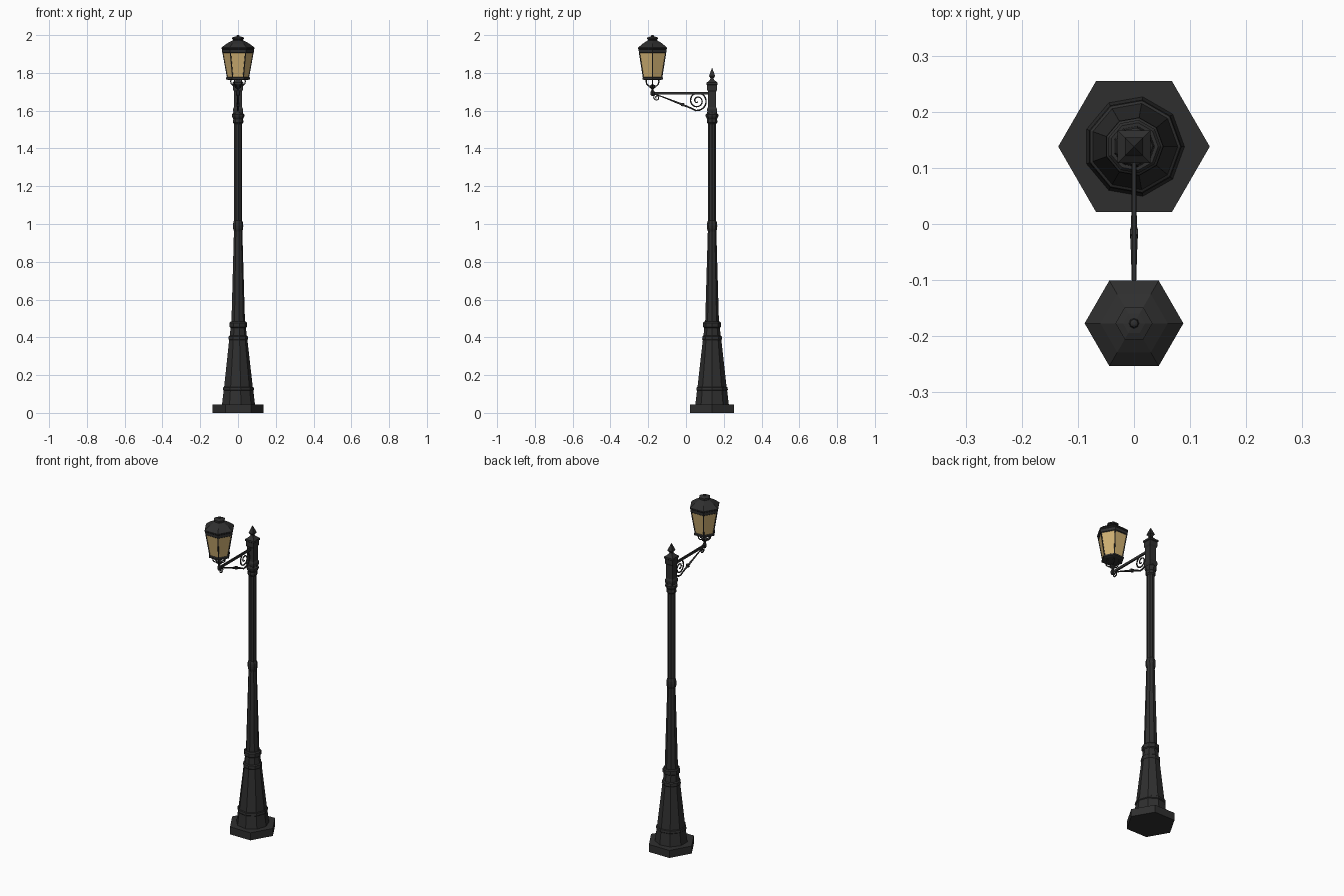
import bpy, bmesh, math
from mathutils import Vector

if "Cube" in bpy.data.objects:
    bpy.data.objects.remove(bpy.data.objects["Cube"])

POST_Y, LAMP_Y = 0.138, -0.177


def material(name, col):
    m = bpy.data.materials.new(name)
    m.diffuse_color = col
    m.use_nodes = True
    m.node_tree.nodes["Principled BSDF"].inputs["Base Color"].default_value = m.diffuse_color
    return m


IRON = material("dark_iron", (0.028, 0.028, 0.028, 1))
GLASS = material("amber_glass", (0.62, 0.43, 0.17, 1))


def lathe(name, profile, sides, y, rot=0.0, mat=IRON, flute=0.0):
    """Stack of n-sided rings (radius, z), capped at both ends."""
    bm = bmesh.new()
    rings = []
    for r, z in profile:
        ring = []
        for i in range(sides):
            a = rot + 2 * math.pi * i / sides
            k = r * (1 - flute * (i % 2))
            ring.append(bm.verts.new((k * math.cos(a), y + k * math.sin(a), z)))
        rings.append(ring)
    for lo, hi in zip(rings, rings[1:]):
        for i in range(sides):
            j = (i + 1) % sides
            bm.faces.new((lo[i], lo[j], hi[j], hi[i]))
    bm.faces.new(rings[0][::-1])
    bm.faces.new(rings[-1])
    me = bpy.data.meshes.new(name)
    bm.to_mesh(me)
    bm.free()
    ob = bpy.data.objects.new(name, me)
    bpy.context.collection.objects.link(ob)
    me.materials.append(mat)
    return ob


def rod(name, points, radius):
    """Round bar along a path; radius is one number or one per point."""
    cu = bpy.data.curves.new(name, 'CURVE')
    cu.dimensions = '3D'
    cu.bevel_depth = 1.0
    cu.bevel_resolution = 1
    cu.use_fill_caps = True
    sp = cu.splines.new('POLY')
    sp.points.add(len(points) - 1)
    for i, p in enumerate(points):
        sp.points[i].co = (*p, 1)
        sp.points[i].radius = radius[i] if isinstance(radius, list) else radius
    ob = bpy.data.objects.new(name, cu)
    bpy.context.collection.objects.link(ob)
    cu.materials.append(IRON)
    bpy.ops.object.select_all(action='DESELECT')
    ob.select_set(True)
    bpy.context.view_layer.objects.active = ob
    bpy.ops.object.convert(target='MESH')
    return bpy.context.object


def box(name, loc, size, rot_x=0.0):
    bpy.ops.mesh.primitive_cube_add(size=1, location=loc, rotation=(rot_x, 0, 0))
    ob = bpy.context.object
    ob.name, ob.scale = name, size
    ob.data.materials.append(IRON)
    return ob


# Post: hexagonal foot, nine-sided skirt and tapered shaft
lathe("foot_plinth", [(0.135, 0), (0.135, 0.045)], 6, POST_Y)
lathe("skirt", [(0.090, 0.045), (0.081, 0.118), (0.085, 0.122), (0.083, 0.135),
                (0.078, 0.138), (0.050, 0.385), (0.053, 0.39), (0.052, 0.405),
                (0.046, 0.41), (0.042, 0.45), (0.048, 0.455), (0.048, 0.477),
                (0.043, 0.483)], 9, POST_Y)
lathe("lower_shaft", [(0.037, 0.48), (0.023, 0.96)], 9, POST_Y)
lathe("middle_knuckle", [(0.021, 0.955), (0.024, 0.965), (0.027, 0.975), (0.028, 0.99),
                         (0.027, 1.005), (0.024, 1.015), (0.020, 1.02)], 9, POST_Y)
lathe("fluted_shaft", [(0.022, 1.01), (0.022, 1.545)], 18, POST_Y, flute=0.14)
lathe("upper_collar", [(0.022, 1.53), (0.028, 1.537), (0.028, 1.547), (0.026, 1.555),
                       (0.034, 1.57), (0.034, 1.58), (0.028, 1.585), (0.024, 1.60)], 9, POST_Y)

# Square head with pointed finial
Q = math.sqrt(2)
head = [(0.021, 1.58), (0.026, 1.60), (0.026, 1.61), (0.021, 1.62), (0.021, 1.70),
        (0.026, 1.71), (0.026, 1.735), (0.029, 1.738), (0.029, 1.748), (0.018, 1.757),
        (0.010, 1.765), (0.008, 1.772), (0.016, 1.783), (0.014, 1.79), (0.001, 1.825)]
lathe("square_head", [(r * Q, z) for r, z in head], 4, POST_Y, math.pi / 4)

# Bracket: bar, brace ending in a large scroll, small scroll, collar
box("bracket_bar", (0, -0.027, 1.692), (0.008, 0.310, 0.014))
brace = [(0, -0.165, 1.688), (0, -0.10, 1.664), (0, -0.024, 1.634), (0, 0.025, 1.614)]
widths = [0.003, 0.004, 0.0065, 0.0045]
for i in range(45):
    t = i / 44
    a = -math.pi * 0.55 + t * math.pi * 4.2
    r = 0.047 * (1 - t) ** 0.9 + 0.005
    brace.append((0, 0.060 + r * math.cos(a), 1.652 + r * math.sin(a)))
    widths.append(0.0045 - 0.001 * t)
rod("scroll_brace", brace, widths)
small = []
for i in range(24):
    t = i / 23
    a = math.pi * 0.45 + t * math.pi * 3
    r = 0.016 * (1 - t) + 0.003
    small.append((0, -0.155 + r * math.cos(a), 1.670 + r * math.sin(a)))
rod("small_scroll", small, 0.003)
box("brace_collar", (0, -0.017, 1.632), (0.015, 0.011, 0.018), -0.38)

# Lamp cradle: stem, hub and six curved arms
lathe("cradle_stem", [(0.006, 1.678), (0.011, 1.685), (0.011, 1.70), (0.006, 1.708),
                      (0.006, 1.715), (0.016, 1.722), (0.016, 1.732), (0.006, 1.738)], 8, LAMP_Y)
for k in range(6):
    a = math.pi * k / 3
    arm = [(0.008, 1.728), (0.026, 1.732), (0.036, 1.742), (0.039, 1.755), (0.036, 1.772)]
    rod(f"cradle_arm_{k}", [(r * math.cos(a), LAMP_Y + r * math.sin(a), z) for r, z in arm], 0.0035)

# Lantern: bottom tray, tapered glass, corner bars, roof and cap
lathe("lantern_tray", [(0.050, 1.762), (0.063, 1.766), (0.063, 1.775), (0.056, 1.779)], 6, LAMP_Y)
lathe("lantern_glass", [(0.056, 1.776), (0.081, 1.912)], 6, LAMP_Y, mat=GLASS)
for k in range(6):
    d = Vector((math.cos(math.pi * k / 3), math.sin(math.pi * k / 3), 0))
    c = Vector((0, LAMP_Y, 0))
    rod(f"corner_bar_{k}", [c + d * 0.056 + Vector((0, 0, 1.775)),
                            c + d * 0.081 + Vector((0, 0, 1.912))], 0.003)
lathe("lantern_roof", [(0.080, 1.905), (0.084, 1.908), (0.085, 1.925), (0.088, 1.928),
                       (0.088, 1.934), (0.060, 1.955), (0.033, 1.970), (0.028, 1.972)], 6, LAMP_Y)
lathe("roof_cap", [(0.027, 1.968), (0.027, 1.977), (0.033, 1.979), (0.033, 1.986),
                   (0.020, 1.991), (0.009, 1.993)], 6, LAMP_Y)
lathe("cap_knob", [(0.006, 1.988), (0.009, 1.993), (0.007, 1.998), (0.003, 2.0)], 8, LAMP_Y)
